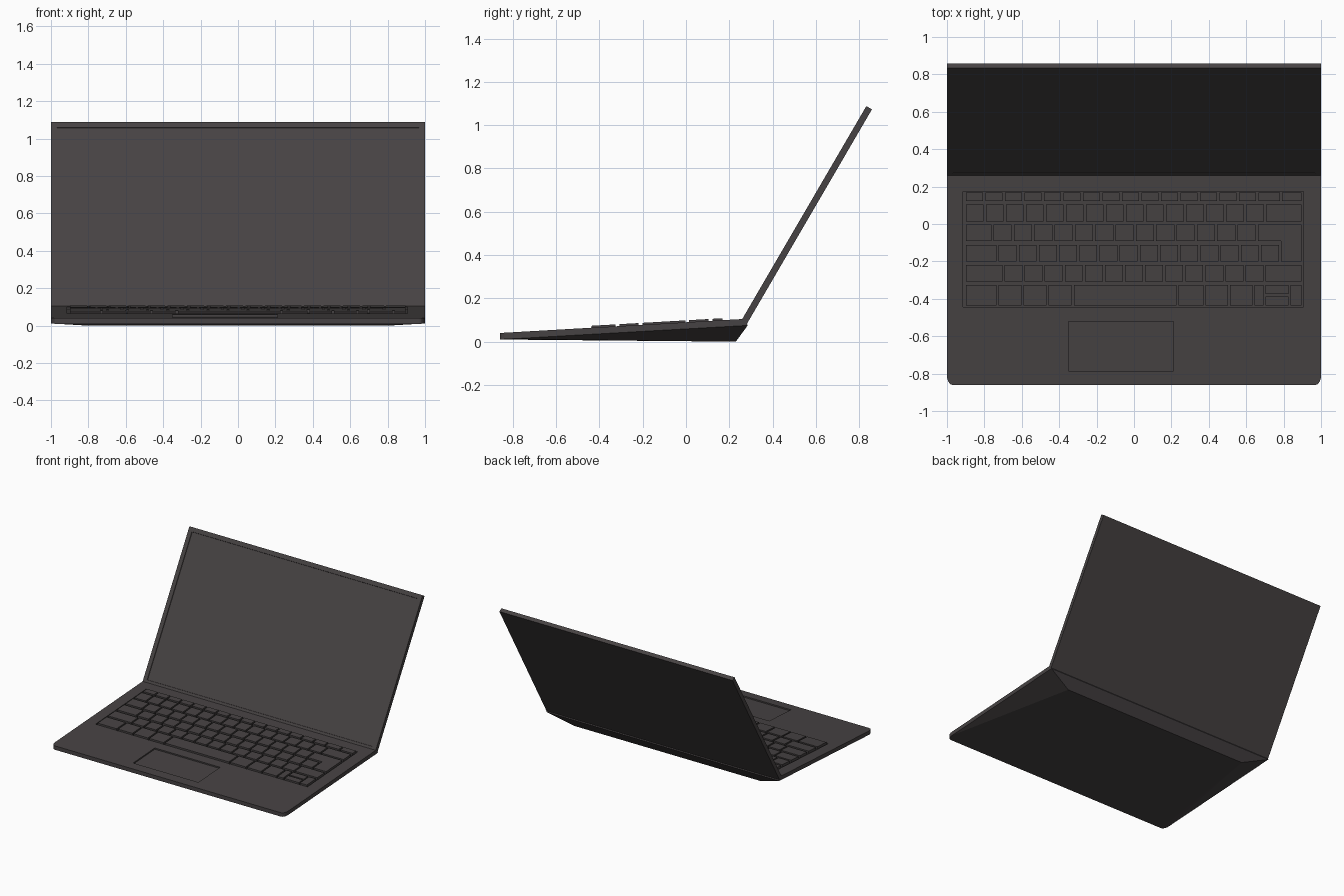
import bpy, bmesh, math
from mathutils import Vector

if "Cube" in bpy.data.objects:
    bpy.data.objects.remove(bpy.data.objects["Cube"])

mat = bpy.data.materials.new("dark_grey")
mat.diffuse_color = (0.062, 0.055, 0.056, 1)
mat.use_nodes = True
mat.node_tree.nodes["Principled BSDF"].inputs["Base Color"].default_value = mat.diffuse_color


def finish(name, bm):
    bmesh.ops.recalc_face_normals(bm, faces=bm.faces)
    mesh = bpy.data.meshes.new(name)
    bm.to_mesh(mesh)
    bm.free()
    obj = bpy.data.objects.new(name, mesh)
    obj.data.materials.append(mat)
    bpy.context.collection.objects.link(obj)
    return obj


def deck(y):
    """Height of the sloping keyboard deck."""
    return 0.04 + (y + 0.86) * 0.065 / 1.13


def prism(bm, outline, low, high):
    """Extrude an outline between two offsets from the deck."""
    a = [bm.verts.new((x, y, deck(y) + low)) for x, y in outline]
    b = [bm.verts.new((x, y, deck(y) + high)) for x, y in outline]
    bm.faces.new(a)
    bm.faces.new(b)
    for i in range(len(a)):
        j = (i + 1) % len(a)
        bm.faces.new((a[i], a[j], b[j], b[i]))


def rect(x0, x1, y0, y1):
    return [(x0, y0), (x1, y0), (x1, y1), (x0, y1)]


# Base: wedge with rounded front corners and tapered underside
arc = [(0.97 + 0.03 * math.cos(t), -0.81 - 0.05 * math.sin(t))
       for t in (i * math.pi / 10 for i in range(6))]
front = arc + [(-x, y) for x, y in reversed(arc)]
bm = bmesh.new()
top = [bm.verts.new((x, y, deck(y))) for x, y in front]
low = [bm.verts.new((x, y, deck(y) - 0.03)) for x, y in front]
top += [bm.verts.new((s, 0.27, 0.105)) for s in (-1, 1)]
low += [bm.verts.new((s, 0.285, 0.075)) for s in (-1, 1)]
foot = [bm.verts.new((s * 0.8, 0.23, 0)) for s in (-1, 1)]
n = len(top)
bm.faces.new(top)
for i in range(n):
    j = (i + 1) % n
    bm.faces.new((top[i], top[j], low[j], low[i]))
bottom = bm.faces.new(low[:n - 2] + foot)
bm.faces.new((low[n - 3], low[n - 2], foot[0]))
bm.faces.new((low[n - 2], low[n - 1], foot[1], foot[0]))
bm.faces.new((low[n - 1], low[0], foot[1]))
bmesh.ops.triangulate(bm, faces=[bottom])
base = finish("base", bm)

# Recesses for keyboard and trackpad
for name, box in (("keyboard_well_cutter", (-0.913, 0.905, -0.443, 0.175)),
                  ("trackpad_cutter", (-0.35, 0.21, -0.785, -0.52))):
    bm = bmesh.new()
    prism(bm, rect(*box), -0.01, 0.05)
    cutter = finish(name, bm)
    cutter.hide_render = True
    cutter.hide_set(True)
    mod = base.modifiers.new(name, "BOOLEAN")
    mod.operation = "DIFFERENCE"
    mod.solver = "EXACT"
    mod.object = cutter

# Keys: each row is (front y, back y, key boundaries)
L, R, G = -0.905, 0.902, 0.006


def run(start, pitch, count):
    return [start + pitch * i for i in range(count + 1)]


rows = [
    (0.122, 0.168, run(L, 0.1043, 15) + [0.786, R]),
    (0.013, 0.104, run(L, 0.107, 15) + [R]),
    (-0.092, -0.003, [L] + run(-0.757, 0.1087, 13)),
    (-0.200, -0.111, [L] + run(-0.73, 0.1079, 14)),
    (-0.308, -0.220, [L] + run(-0.698, 0.1074, 13) + [R]),
    (-0.436, -0.326, [L, -0.73, -0.596, -0.462, -0.328, 0.232,
                      0.377, 0.508, 0.639, 0.698]),
]
bm = bmesh.new()
LOW, HIGH = -0.011, 0.009
for y0, y1, xs in rows:
    for x0, x1 in zip(xs, xs[1:]):
        prism(bm, rect(x0 + G, x1 - G, y0, y1), LOW, HIGH)
# Small arrow keys and the L-shaped key
for box in ((0.704, 0.827, -0.375, -0.326), (0.704, 0.827, -0.436, -0.387),
            (0.837, 0.896, -0.436, -0.326)):
    prism(bm, rect(*box), LOW, HIGH)
prism(bm, [(0.664, -0.003), (0.664, -0.092), (0.786, -0.092), (0.786, -0.2),
           (0.896, -0.2), (0.896, -0.003)], LOW, HIGH)
finish("keys", bm)

# Lid: thin slab leaning back, with a slightly sunken screen
up = Vector((0, 0.573, 0.983)).normalized()
back = Vector((0, up.z, -up.y))
origin = Vector((0, 0.253, 0.093))
bm = bmesh.new()
bmesh.ops.create_cube(bm, size=1)
for v in bm.verts:
    x, y, z = v.co
    v.co = Vector((x * 2, 0, 0)) + origin + up * (z + 0.5) * 1.152 + back * (y + 0.5) * 0.03
bm.normal_update()
screen = min(bm.faces, key=lambda f: f.normal.dot(back))
bmesh.ops.inset_individual(bm, faces=[screen], thickness=0.045)
bmesh.ops.inset_individual(bm, faces=[screen], thickness=0.002, depth=-0.004)
finish("lid", bm)
